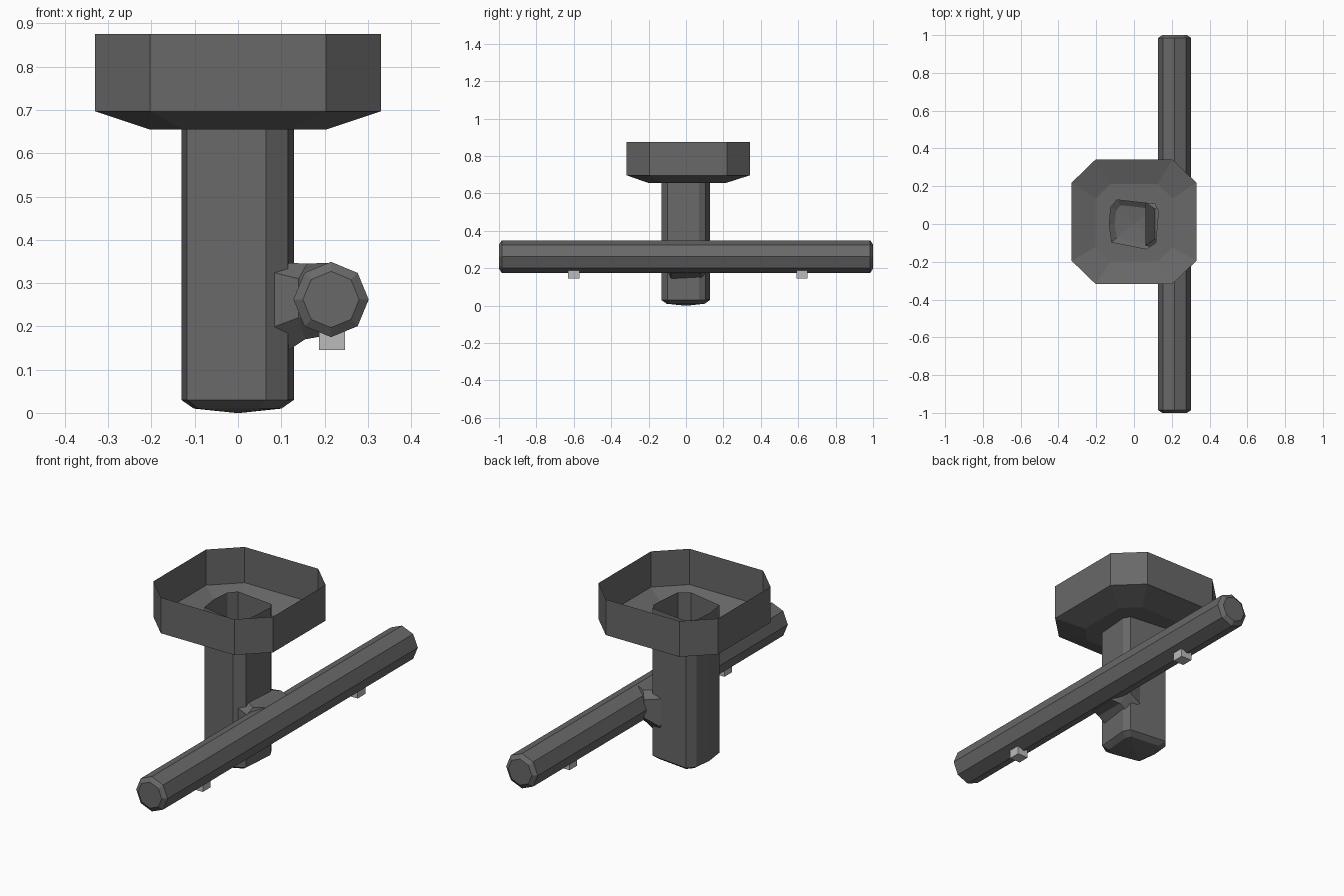
import bpy, bmesh, math

if "Cube" in bpy.data.objects:
    bpy.data.objects.remove(bpy.data.objects["Cube"])


def material(name, v):
    m = bpy.data.materials.new(name)
    m.diffuse_color = (v, v, v, 1)
    m.use_nodes = True
    m.node_tree.nodes["Principled BSDF"].inputs["Base Color"].default_value = m.diffuse_color
    return m


DARK = material("dark grey metal", 0.14)
LIGHT = material("light grey plastic", 0.5)


def loft(name, rings, mat, cap_start=False, cap_end=False):
    """Skin a row of equal-length rings, flat shaded."""
    bm = bmesh.new()
    vs = [[bm.verts.new(p) for p in r] for r in rings]
    n = len(rings[0])
    for a, b in zip(vs, vs[1:]):
        for i in range(n):
            j = (i + 1) % n
            bm.faces.new((a[i], a[j], b[j], b[i]))
    for ring, cap in ((vs[0], cap_start), (vs[-1], cap_end)):
        if cap:
            bm.faces.new(ring)
    bmesh.ops.recalc_face_normals(bm, faces=bm.faces)
    me = bpy.data.meshes.new(name)
    bm.to_mesh(me)
    bm.free()
    me.materials.append(mat)
    ob = bpy.data.objects.new(name, me)
    bpy.context.collection.objects.link(ob)
    return ob


def scaled(profile, s, z, cy=0.0):
    return [(x * s, y * s + cy, z) for x, y in profile]


# Upright tube: uneven low-poly section, open top, bevelled closed foot
tube = [(-0.118, -0.095), (0.065, -0.132), (0.115, -0.10), (0.129, 0.07),
        (0.11, 0.105), (-0.09, 0.128), (-0.122, 0.09), (-0.131, 0.0)]
loft("upright_tube",
     [scaled(tube, 0.05, 0.0), scaled(tube, 0.78, 0.01), scaled(tube, 1, 0.03),
      scaled(tube, 1, 0.765)], DARK, cap_start=True)

# Collecting tray: thin eight-sided bowl around the tube top
tray = [(-0.203, -0.33), (0.203, -0.33), (0.33, -0.207), (0.33, 0.207),
        (0.203, 0.33), (-0.203, 0.33), (-0.33, 0.207), (-0.33, -0.207)]
loft("top_tray",
     [scaled(tray, 1, 0.875, 0.012), scaled(tray, 1, 0.697, 0.012),
      scaled(tray, 0.62, 0.655, 0.006), scaled(tube, 1, 0.655)], DARK)

# Long cross pipe with slightly bevelled, domed ends
PX, PZ = 0.215, 0.262


def pipe_ring(y, r):
    return [(PX + r * math.cos(k * math.pi / 4), y,
             PZ + r * math.sin(k * math.pi / 4)) for k in range(8)]


loft("cross_pipe",
     [pipe_ring(y, r) for y, r in ((-1, 0.065), (-0.985, 0.087),
                                   (0.985, 0.087), (1, 0.065))],
     DARK, True, True)


# Flared joint between tube and pipe, mirrored in y
def joint_ring(half):
    return half + [(x, -y, z) for x, y, z in reversed(half)]


loft("pipe_joint",
     [joint_ring([(0.11, 0.08, 0.14), (0.06, 0.115, 0.19),
                  (0.06, 0.115, 0.33), (0.11, 0.08, 0.347)]),
      joint_ring([(0.155, 0.08, 0.17), (0.14, 0.13, 0.22),
                  (0.14, 0.13, 0.31), (0.16, 0.11, 0.345)]),
      joint_ring([(0.20, 0.07, 0.178), (0.19, 0.10, 0.22),
                  (0.19, 0.10, 0.31), (0.215, 0.08, 0.347)])],
     DARK, True, True)

# Small blocks under the pipe
for i, y in enumerate((-0.6, 0.62)):
    rect = [(0.187, y - 0.03), (0.247, y - 0.03), (0.247, y + 0.03), (0.187, y + 0.03)]
    loft(f"under_block_{i + 1}", [scaled(rect, 1, 0.145), scaled(rect, 1, 0.195)],
         LIGHT, True, True)
